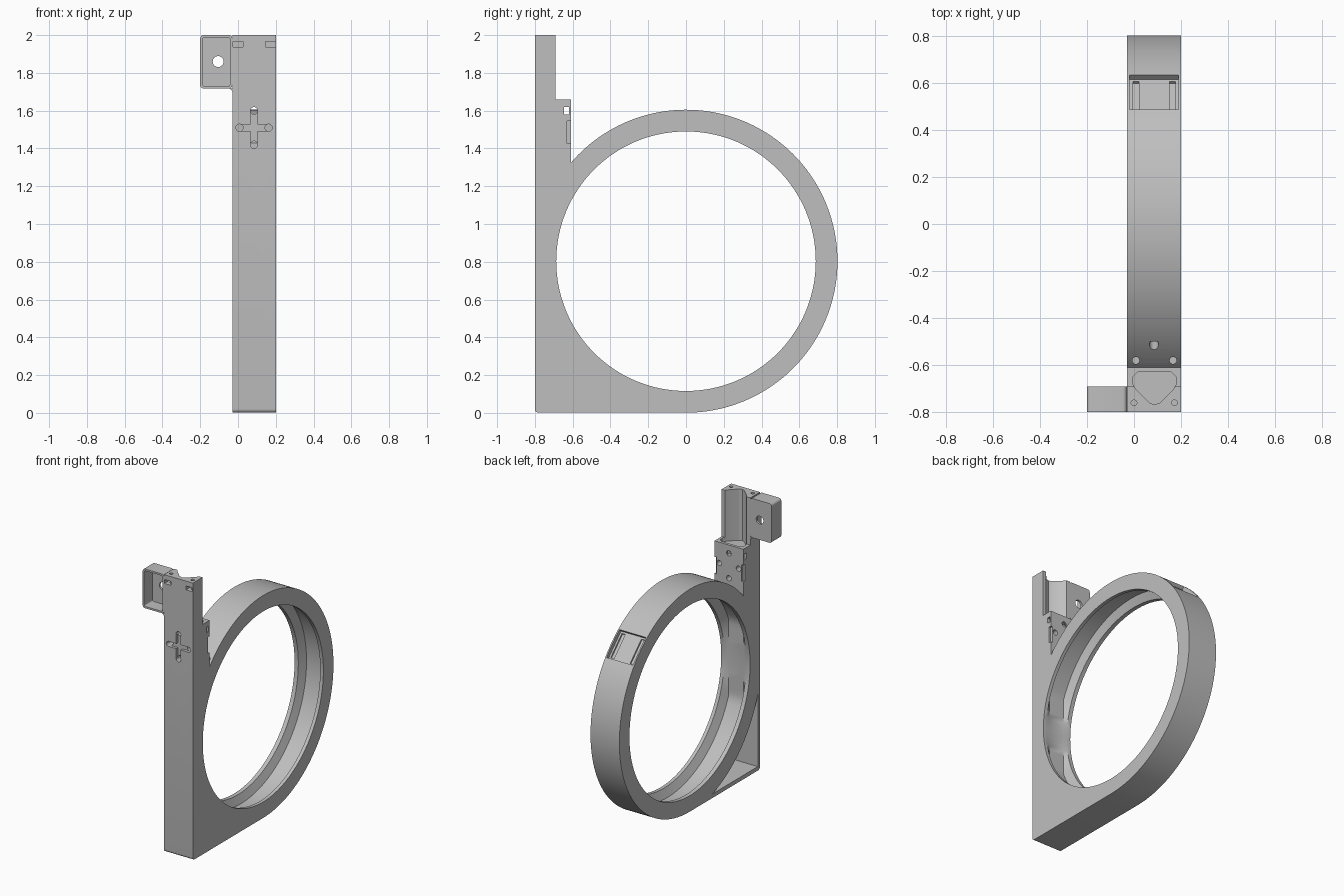
import bpy, bmesh, math
from mathutils import Matrix, Vector

cube = bpy.data.objects.get("Cube")
if cube:
    bpy.data.objects.remove(cube, do_unlink=True)

grey = bpy.data.materials.new("light grey plastic")
grey.use_nodes = True
grey.diffuse_color = (0.52, 0.52, 0.52, 1)
grey.node_tree.nodes["Principled BSDF"].inputs["Base Color"].default_value = grey.diffuse_color

CZ, R = 0.803, 0.802          # ring centre height and outer radius
LEFT, RIGHT = 0.2, -0.03      # body sides
MID = (LEFT + RIGHT) / 2


def loft(name, rings):
    """Closed solid through matching rings of points."""
    bm = bmesh.new()
    loops = [[bm.verts.new(p) for p in ring] for ring in rings]
    n = len(loops[0])
    for a, b in zip(loops, loops[1:]):
        for i in range(n):
            j = (i + 1) % n
            bm.faces.new((a[i], a[j], b[j], b[i]))
    bm.faces.new(loops[0][::-1])
    bm.faces.new(loops[-1])
    bmesh.ops.recalc_face_normals(bm, faces=bm.faces)
    mesh = bpy.data.meshes.new(name)
    bm.to_mesh(mesh)
    bm.free()
    mesh.materials.append(grey)
    obj = bpy.data.objects.new(name, mesh)
    bpy.context.collection.objects.link(obj)
    return obj


def prism(name, pts, axis, lo, hi):
    """Extrude a 2D outline along x, y or z."""
    place = {"x": lambda p, d: (d, p[0], p[1]),
             "y": lambda p, d: (p[0], d, p[1]),
             "z": lambda p, d: (p[0], p[1], d)}[axis]
    return loft(name, [[place(p, d) for p in pts] for d in (lo, hi)])


def arc(cx, cy, r, start, end, n):
    return [(cx + r * math.cos(start + (end - start) * i / n),
             cy + r * math.sin(start + (end - start) * i / n)) for i in range(n + 1)]


def circle(cx, cy, r, n=24):
    return arc(cx, cy, r, 0, math.tau, n)[:-1]


def rounded(x0, x1, y0, y1, r, n=5):
    q = math.pi / 2
    corners = ((x1 - r, y1 - r), (x0 + r, y1 - r), (x0 + r, y0 + r), (x1 - r, y0 + r))
    return [p for k, (cx, cy) in enumerate(corners) for p in arc(cx, cy, r, k * q, (k + 1) * q, n)]


def rect(x0, x1, y0, y1):
    return [(x0, y0), (x1, y0), (x1, y1), (x0, y1)]


def cut(target, cutter):
    mod = target.modifiers.new("cut", "BOOLEAN")
    mod.operation, mod.solver, mod.object = "DIFFERENCE", "EXACT", cutter
    bpy.context.view_layer.objects.active = target
    bpy.ops.object.modifier_apply(modifier=mod.name)
    bpy.data.objects.remove(cutter, do_unlink=True)


# Body: ring, corner base and post in one side profile
join = math.acos(-0.61 / R)
outline = arc(-0.78, 0.021, 0.02, -math.pi / 2, -math.pi, 6)
outline += [(-0.8, 2), (-0.69, 2), (-0.69, 1.66), (-0.61, 1.66)]
outline += arc(0, CZ, R, join, -math.pi / 2, 112)
body = prism("ring_and_post", outline, "x", RIGHT, LEFT)

# Bore with an inner groove, flattened along the post
def bore_ring(x, r):
    return [(x, max(y, -0.692), z) for y, z in circle(0, CZ, r, 128)]

sections = ((-0.1, 0.687), (0.0, 0.687), (0.025, 0.745), (0.145, 0.745), (0.175, 0.687), (0.3, 0.687))
cut(body, loft("bore_cutter", [bore_ring(x, r) for x, r in sections]))

# Open corner pocket on the right side
low = math.atan2(-0.773, -0.258)
high = math.atan2(-0.252, -0.775)
pocket = [(-0.775, 0.03)] + arc(0, CZ, 0.815, low, high, 24)
cut(body, prism("pocket_cutter", pocket, "x", -0.1, 0.175))

# Channel down the back of the post
channel = [(-0.005, -0.65), (0.015, -0.63), (0.16, -0.63), (0.18, -0.65), (0.18, -0.68),
           (0.165, -0.705), (0.11, -0.76), (0.088, -0.768), (0.066, -0.76), (0.01, -0.705), (-0.005, -0.68)]
cut(body, prism("channel_cutter", channel, "z", 1.63, 2.1))

# Paired screw holes and nut slots
for x in (0.0, 0.172):
    cut(body, prism("top_hole_cutter", circle(x, -0.76, 0.012), "z", 1.9, 2.1))
    cut(body, prism("nut_slot_cutter", rect(x - 0.026, x + 0.026, 1.937, 1.965), "y", -0.9, -0.745))
for x in (0.008, 0.166):
    cut(body, prism("ring_hole_cutter", circle(x, -0.58, 0.015), "z", 1.28, 1.5))

# Cross recess with a screw hole at the end of each arm
cut(body, prism("cross_cutter", rounded(MID - 0.09, MID + 0.09, 1.492, 1.528, 0.012), "y", -0.9, -0.78))
cut(body, prism("cross_cutter", rounded(MID - 0.018, MID + 0.018, 1.42, 1.6, 0.012), "y", -0.9, -0.78))
for dx, dz in ((0.077, 0), (-0.077, 0), (0, 0.09), (0, -0.09)):
    cut(body, prism("screw_cutter", circle(MID + dx, 1.51 + dz, 0.019), "y", -0.9, -0.5))

# Side slots in the block behind the post
cut(body, prism("side_slot_cutter", rect(-0.645, -0.62, 1.58, 1.62), "x", -0.1, 0.3))
for x0, x1 in ((-0.1, -0.015), (0.185, 0.3)):
    cut(body, prism("side_groove_cutter", rect(-0.63, -0.55, 1.425, 1.545), "x", x0, x1))

# Shallow window with two grooves on the upper back of the ring
turn = Matrix.Translation(Vector((0, 0, CZ))) @ Matrix.Rotation(math.radians(45.3), 4, "X")
for x0, x1, half, floor in ((-0.02, 0.19, 0.103, 0.77), (-0.005, 0.022, 0.09, 0.758), (0.15, 0.177, 0.09, 0.758)):
    window = prism("window_cutter", rect(floor, 0.9, -half, half), "x", x0, x1)
    window.data.transform(turn)
    cut(body, window)

# Open-fronted case beside the top of the post
case = prism("side_case", rounded(-0.2, RIGHT, 1.717, 2, 0.018), "y", -0.8, -0.69)
cut(case, prism("case_cutter", rounded(-0.188, -0.042, 1.73, 1.987, 0.01), "y", -0.9, -0.705))
cut(case, prism("case_hole_cutter", circle(-0.105, 1.86, 0.029, 32), "y", -0.9, -0.6))

# Small fillet where the case meets the post
fillet = [(RIGHT, 1.717), (RIGHT, 1.697)] + arc(-0.05, 1.697, 0.02, 0, math.pi / 2, 6)[1:]
corner = prism("case_fillet", fillet, "y", -0.8, -0.69)

bpy.ops.object.select_all(action="DESELECT")
for obj in (body, case, corner):
    obj.select_set(True)
bpy.context.view_layer.objects.active = body
bpy.ops.object.shade_smooth_by_angle(angle=math.radians(25))
